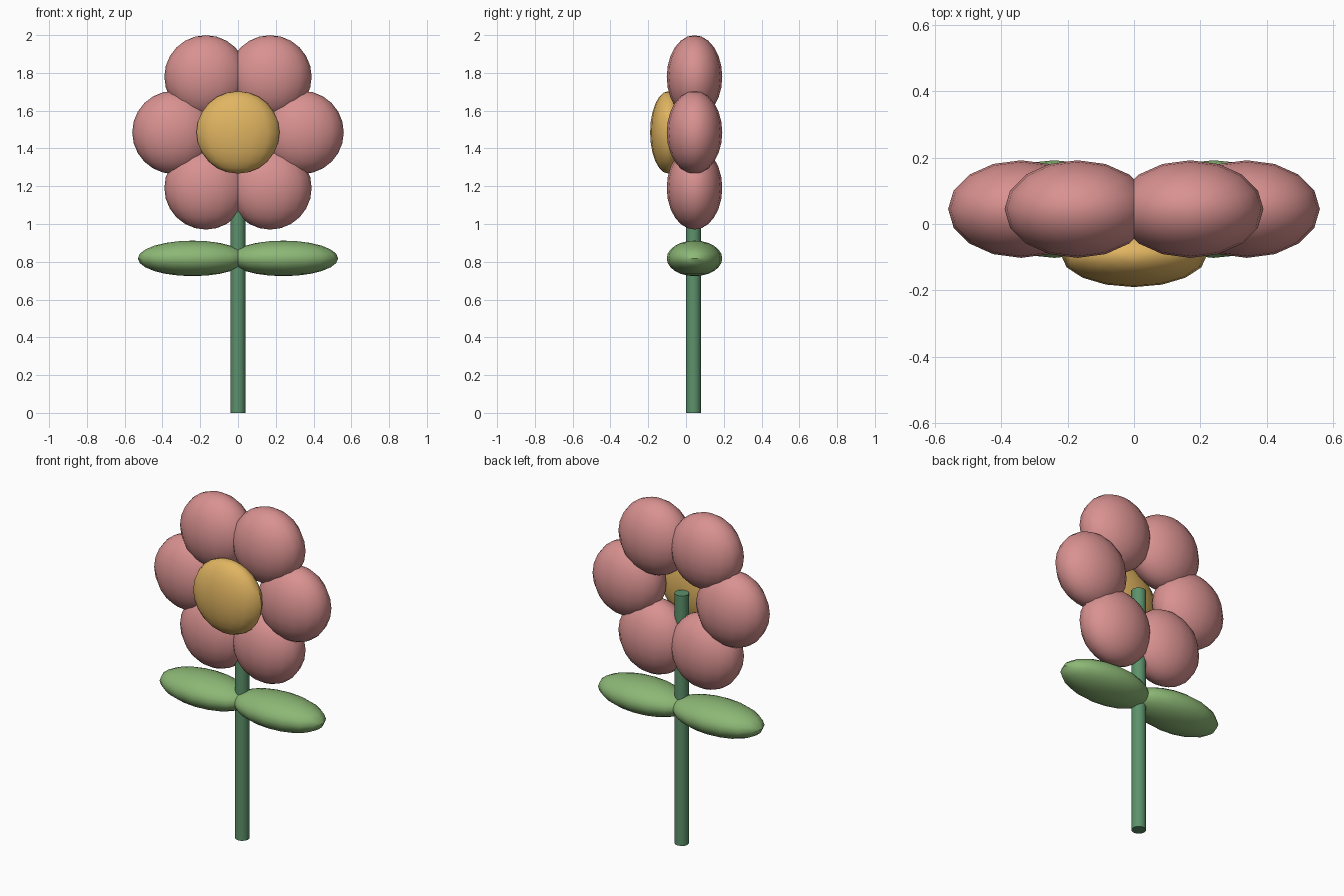
import bpy, math

if "Cube" in bpy.data.objects:
    bpy.data.objects.remove(bpy.data.objects["Cube"])


def make_material(name, color):
    mat = bpy.data.materials.new(name)
    mat.diffuse_color = (*color, 1)
    mat.use_nodes = True
    mat.node_tree.nodes["Principled BSDF"].inputs["Base Color"].default_value = mat.diffuse_color
    return mat


PINK = make_material("petal pink", (0.69, 0.285, 0.28))
YELLOW = make_material("centre yellow", (0.75, 0.46, 0.12))
LEAF = make_material("leaf green", (0.264, 0.477, 0.179))
STEM = make_material("stem green", (0.107, 0.285, 0.147))


def finish(name, mat):
    obj = bpy.context.object
    obj.name = name
    obj.data.materials.append(mat)
    bpy.ops.object.transform_apply(location=False, rotation=False, scale=True)
    bpy.ops.object.shade_smooth_by_angle(angle=math.radians(40))
    return obj


def ellipsoid(name, location, radii, mat):
    bpy.ops.mesh.primitive_uv_sphere_add(segments=16, ring_count=12, radius=1, location=location)
    bpy.context.object.scale = radii
    return finish(name, mat)


PLANE_Y = 0.045   # depth of the petals and leaves
HEAD_Z = 1.485    # height of the flower head

# Stem, ending in the middle of the flower head
bpy.ops.mesh.primitive_cylinder_add(vertices=12, radius=0.04, depth=HEAD_Z,
                                    location=(0, 0.04, HEAD_Z / 2))
finish("stem", STEM)

# Ring of six petals
for i in range(6):
    a = math.radians(60 * i)
    ellipsoid(f"petal_{i + 1}",
              (0.34 * math.cos(a), PLANE_Y, HEAD_Z + 0.34 * math.sin(a)),
              (0.22, 0.147, 0.22), PINK)

# Flower centre, set forward of the petals
ellipsoid("flower_centre", (0, -0.093, HEAD_Z), (0.22, 0.097, 0.218), YELLOW)

# Pair of leaves
for side, name in ((-1, "left_leaf"), (1, "right_leaf")):
    ellipsoid(name, (side * 0.24, PLANE_Y, 0.818), (0.29, 0.147, 0.094), LEAF)
